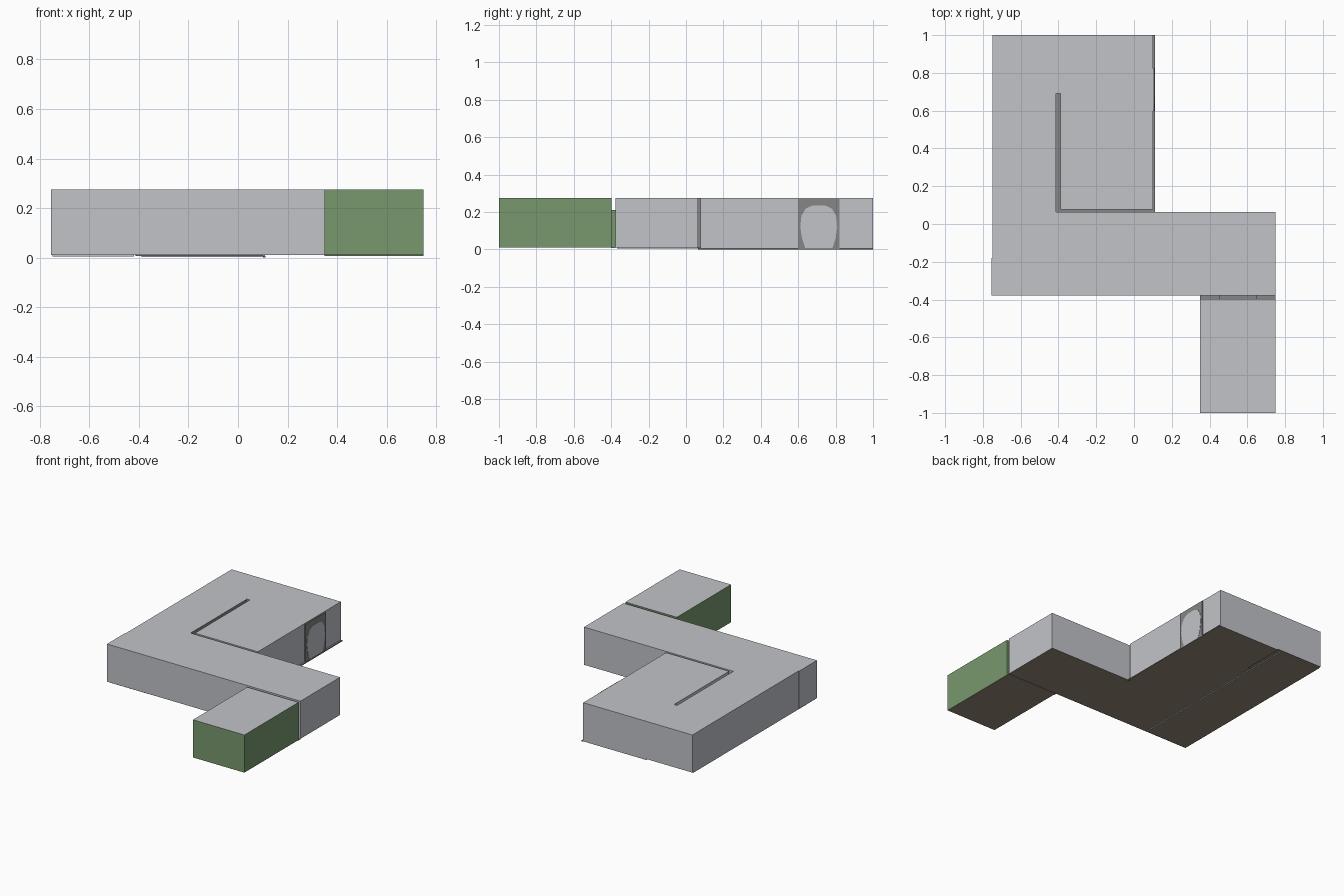
import bpy, bmesh

if "Cube" in bpy.data.objects:
    bpy.data.objects.remove(bpy.data.objects["Cube"])


def srgb(r, g, b):
    f = lambda c: (c / 255 / 12.92) if c / 255 < 0.04045 else ((c / 255 + 0.055) / 1.055) ** 2.4
    return (f(r), f(g), f(b), 1.0)


def material(name, rgb):
    m = bpy.data.materials.new(name)
    m.diffuse_color = srgb(*rgb)
    m.use_nodes = True
    m.node_tree.nodes["Principled BSDF"].inputs["Base Color"].default_value = m.diffuse_color
    return m


light = material("pale grey plaster", (193, 196, 201))
dark = material("dark grey trim", (134, 134, 134))
green = material("green wall paint", (120, 153, 110))
brown = material("brown floor", (150, 136, 118))


def prism(name, pts, lo, hi, mats, rule=None, axis="z"):
    """Extrude an outline along z or x; rule(normal, centre) picks the material index."""
    bm = bmesh.new()
    put = (lambda a, b, h: (a, b, h)) if axis == "z" else (lambda a, b, h: (h, a, b))
    bottom = [bm.verts.new(put(a, b, lo)) for a, b in pts]
    top = [bm.verts.new(put(a, b, hi)) for a, b in pts]
    bm.faces.new(bottom[::-1])
    bm.faces.new(top)
    n = len(pts)
    for i in range(n):
        j = (i + 1) % n
        bm.faces.new((bottom[i], bottom[j], top[j], top[i]))
    bmesh.ops.recalc_face_normals(bm, faces=bm.faces)
    bm.normal_update()
    if rule:
        for f in bm.faces:
            f.material_index = rule(f.normal, f.calc_center_median())
    me = bpy.data.meshes.new(name)
    bm.to_mesh(me)
    bm.free()
    for m in mats:
        me.materials.append(m)
    ob = bpy.data.objects.new(name, me)
    bpy.context.collection.objects.link(ob)
    return ob


def rect(x0, x1, y0, y1):
    return [(x0, y0), (x1, y0), (x1, y1), (x0, y1)]


H = 0.275

# Main rooms: one outline, with the narrow gaps between rooms as notches
rooms = [(-.755, -.378), (.75, -.378), (.75, .063), (-.413, .063), (-.413, .69),
         (-.39, .69), (-.39, .078), (.1, .078), (.1, 1), (-.75, 1), (-.75, -.18), (-.755, -.18)]


def room_rule(n, c):
    if n.z < -.5:
        return 1
    return 2 if n.x > .5 and c.x < -.4 else 0


prism("main_rooms", rooms, .01, H, [light, brown, dark], room_rule)

# Green room
prism("green_room", rect(.35, .75, -1, -.398), .01, H, [light, brown, green],
      lambda n, c: 0 if n.z > .5 else 1 if n.z < -.5 else 2)

# Doorway passage joining the green room, and its threshold
prism("doorway_passage", rect(.45, .65, -.4, -.376), .01, .21, [green, dark],
      lambda n, c: 1 if n.z > .5 else 0)

# Strips at the foot of the gaps between rooms
under = lambda n, c: 1 if n.z < -.5 else 0
for name, r, lo in (("door_threshold", rect(.35, .75, -.4, -.376), .007),
                    ("cross_gap_floor", rect(-.413, .1, .062, .079), .006),
                    ("long_gap_floor", rect(-.414, -.389, .079, .691), .006),
                    ("side_ledge", rect(.1, .112, .063, 1), 0)):
    prism(name, r, lo, .011 if lo else .007, [dark, brown], under)

# Slightly lower floors under the back room and the left room
prism("back_room_floor", rect(-.389, .1, .079, 1), .003, .01, [light, brown], under)
prism("left_room_floor", rect(-.75, -.42, -.37, .99), .005, .01, [light, brown], under)

# Arched doorway on the right wall: dark surround with a pale arch
prism("arch_surround", rect(.598, .822, .007, .27), .1, .108, [dark], axis="x")
half = [(.073, .008), (.09, .06), (.099, .12), (.093, .18), (.07, .218), (.035, .234)]
arch = [(.71 + y, z) for y, z in half] + [(.71 - y, z) for y, z in half[::-1]]
prism("arch_panel", arch, .108, .11, [light], axis="x")
